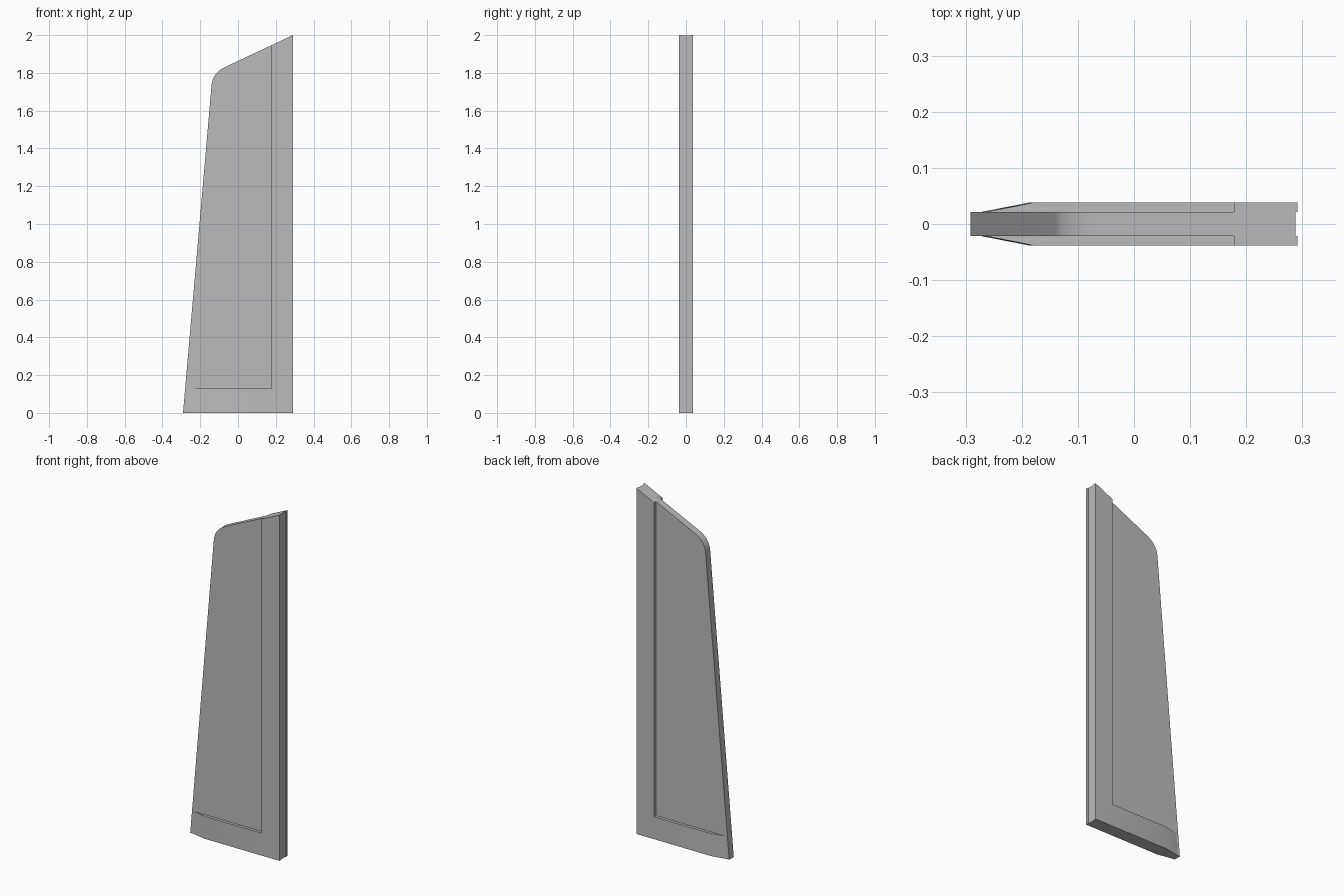
import bpy, bmesh, math
from mathutils import Vector

cube = bpy.data.objects.get("Cube")
if cube:
    bpy.data.objects.remove(cube, do_unlink=True)

CORE = 0.021    # half thickness of the thin blade
OUTER = 0.038   # half thickness of the raised border

grey = bpy.data.materials.new("plain grey")
grey.use_nodes = True
grey.diffuse_color = (0.5, 0.5, 0.5, 1)
grey.node_tree.nodes["Principled BSDF"].inputs["Base Color"].default_value = (0.5, 0.5, 0.5, 1)


def finish(name, bm):
    bmesh.ops.recalc_face_normals(bm, faces=bm.faces)
    mesh = bpy.data.meshes.new(name)
    bm.to_mesh(mesh)
    bm.free()
    mesh.materials.append(grey)
    ob = bpy.data.objects.new(name, mesh)
    bpy.context.collection.objects.link(ob)
    bpy.ops.object.select_all(action='DESELECT')
    ob.select_set(True)
    bpy.context.view_layer.objects.active = ob
    bpy.ops.object.shade_smooth_by_angle(angle=math.radians(30))
    return ob


# Thin blade: swept leading edge, rounded tip corner, sloping top
start, corner, end = Vector((-0.14, 1.735)), Vector((-0.134, 1.80)), Vector((-0.07, 1.83))
tip = []
for i in range(9):
    t = i / 8
    tip.append(start * (1 - t) ** 2 + corner * 2 * t * (1 - t) + end * t * t)
outline = [(-0.291, 0), *tip, (0.288, 1.9986), (0.288, 0)]
bm = bmesh.new()
face = bm.faces.new([bm.verts.new((x, -CORE, z)) for x, z in outline])
ext = bmesh.ops.extrude_face_region(bm, geom=[face])
moved = [v for v in ext["geom"] if isinstance(v, bmesh.types.BMVert)]
bmesh.ops.translate(bm, verts=moved, vec=(0, 2 * CORE, 0))
finish("blade", bm)

# Raised L-shaped border on both sides, feathered to the leading edge at its foot
border = [(-0.188, 0), (0.291, 0), (0.291, 2.0), (0.178, 1.947), (0.178, 0.13), (-0.180, 0.13)]
feather = [(-0.275, 0), (-0.266, 0.13)]
for side, name in ((-1, "front_border"), (1, "back_border")):
    bm = bmesh.new()
    inner = [bm.verts.new((x, side * CORE, z)) for x, z in border]
    outer = [bm.verts.new((x, side * OUTER, z)) for x, z in border]
    low, high = [bm.verts.new((x, side * CORE, z)) for x, z in feather]
    bm.faces.new(outer)
    for i in range(len(border) - 1):
        bm.faces.new((inner[i], inner[i + 1], outer[i + 1], outer[i]))
    bm.faces.new((low, outer[0], outer[-1], high))
    bm.faces.new((low, inner[0], outer[0]))
    bm.faces.new((high, outer[-1], inner[-1]))
    bm.faces.new([low, *inner, high])
    finish(name, bm)
